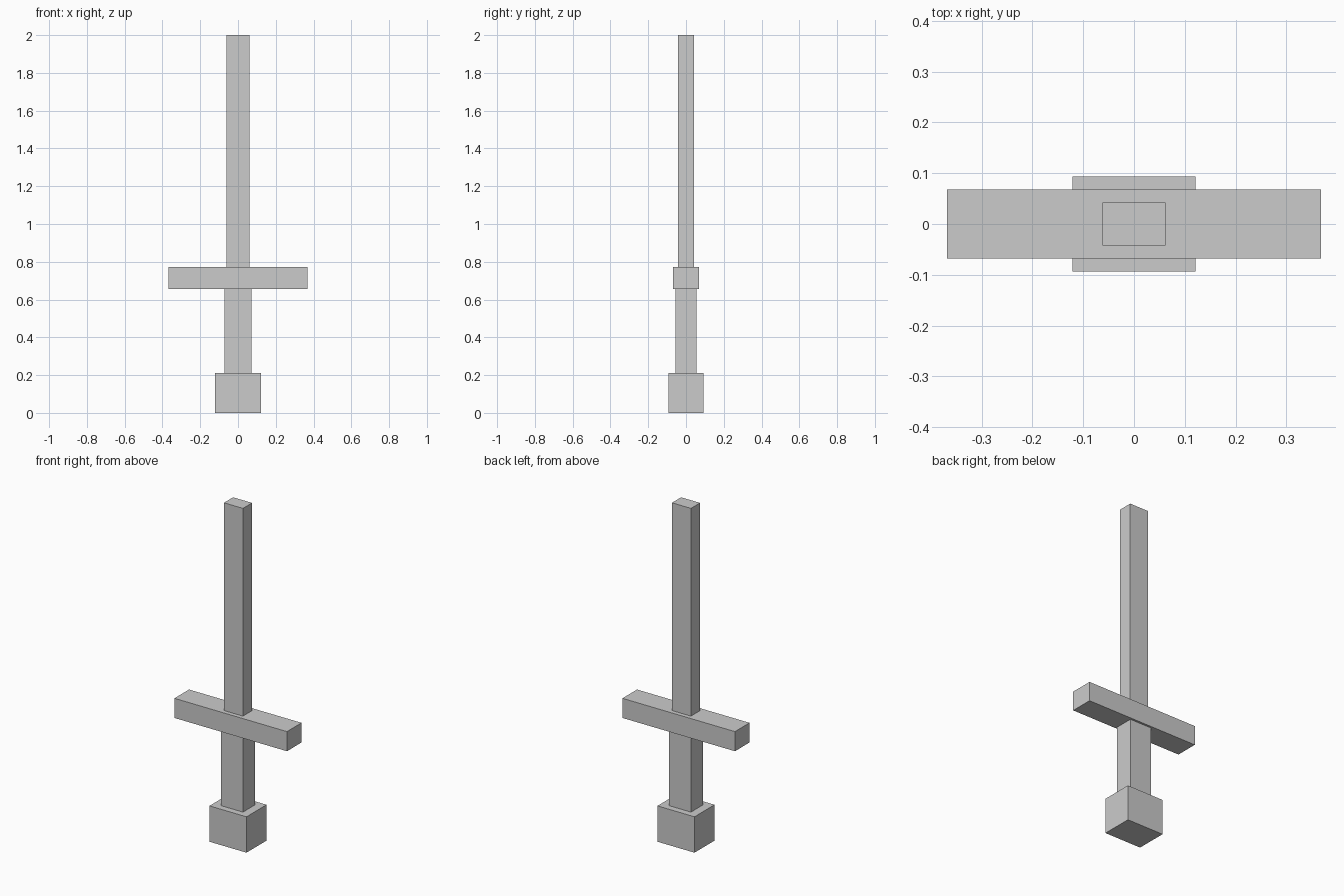
import bpy

if "Cube" in bpy.data.objects:
    bpy.data.objects.remove(bpy.data.objects["Cube"])


def box(name, width, depth, z0, z1):
    """Centred box spanning z0..z1."""
    bpy.ops.mesh.primitive_cube_add(size=1, location=(0, 0, (z0 + z1) / 2))
    ob = bpy.context.object
    ob.name = name
    ob.scale = (width, depth, z1 - z0)
    bpy.ops.object.transform_apply(location=False, rotation=False, scale=True)
    return ob


# Sword standing on its pommel, parts stacked bottom to top
box("pommel", 0.242, 0.187, 0.0, 0.212)
box("grip", 0.143, 0.111, 0.212, 0.656)
box("crossguard", 0.736, 0.136, 0.656, 0.772)
box("blade", 0.124, 0.085, 0.772, 2.0)
